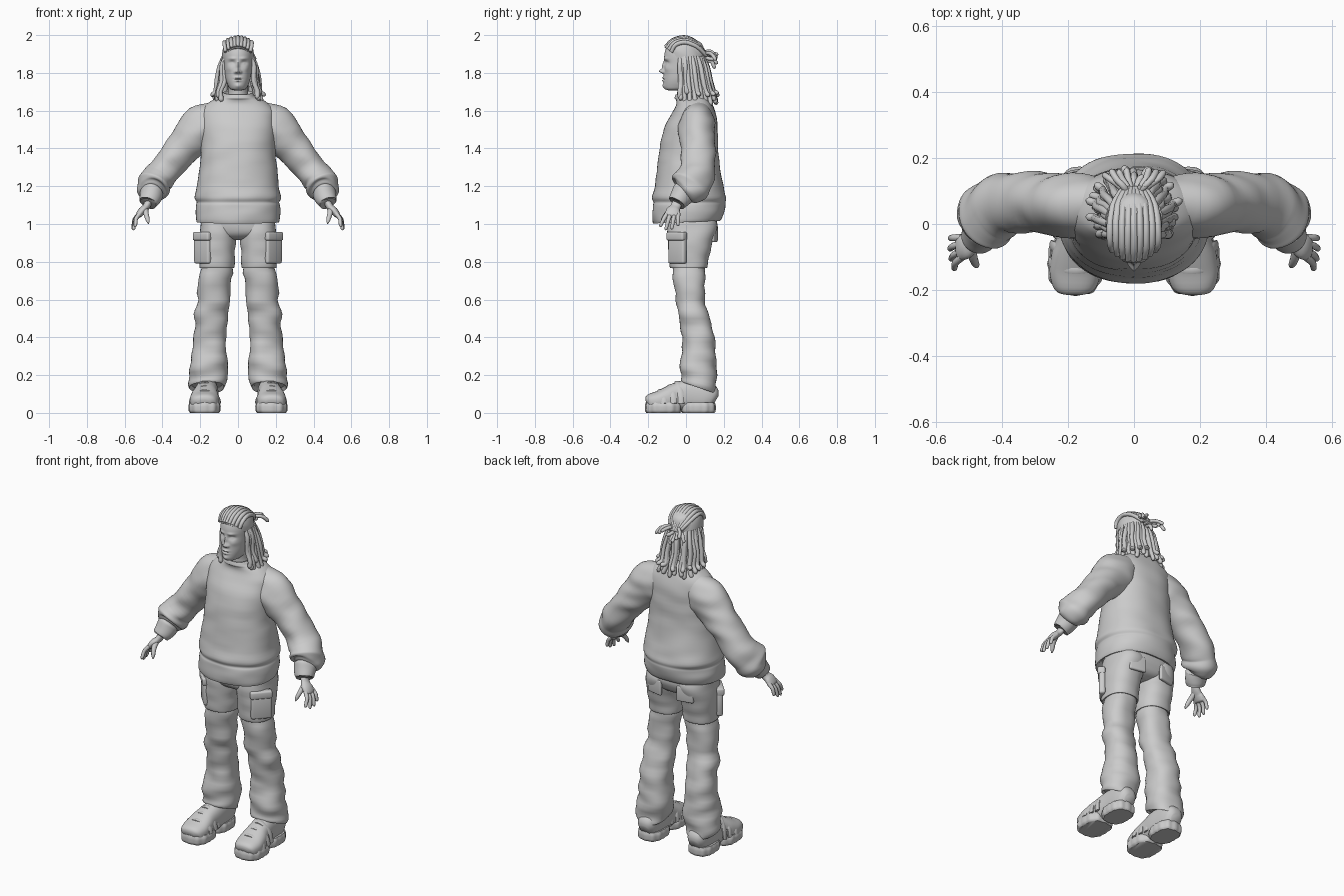
import bpy, bmesh, math, random
from mathutils import Vector, Matrix, noise

random.seed(4)


def refine(secs, k):
    """Monotone smooth interpolation between sections."""
    secs = [tuple(s) + (0,) * (6 - len(s)) for s in secs]
    last = len(secs) - 1

    def tan(i, c):
        if i == 0:
            return secs[1][c] - secs[0][c]
        if i == last:
            return secs[last][c] - secs[last - 1][c]
        d0, d1 = secs[i][c] - secs[i - 1][c], secs[i + 1][c] - secs[i][c]
        return 0 if d0 * d1 <= 0 else 2 * d0 * d1 / (d0 + d1)

    out = []
    for i in range(last):
        for j in range(k):
            t = j / k
            h = (2*t**3 - 3*t*t + 1, t**3 - 2*t*t + t, 3*t*t - 2*t**3, t**3 - t*t)
            out.append([h[0] * secs[i][c] + h[1] * tan(i, c) + h[2] * secs[i + 1][c]
                        + h[3] * tan(i + 1, c) for c in range(6)])
    return out + [list(secs[-1])]


def loft(bm, secs, n=32, k=4, flat=True, e=2.0, ref=(0, 1, 0), fold=0, warp=None):
    """Skin through sections (x, y, z, radius a, radius b, slope)."""
    secs, rings = refine(secs, k), []
    ref = Vector(ref)
    for i, (x, y, z, a, b, slope) in enumerate(secs):
        c, u, v = Vector((x, y, z)), Vector((1, 0, 0)), Vector((0, 1, slope))
        if not flat:
            t = Vector(secs[min(i + 1, len(secs) - 1)][:3]) - Vector(secs[max(i - 1, 0)][:3])
            t.normalize()
            v = (ref - t * ref.dot(t)).normalized()
            u = v.cross(t)
        ring = []
        for j in range(n):
            th = 2 * math.pi * j / n
            cs, sn = math.cos(th), math.sin(th)
            p = c + u * a * math.copysign(abs(cs) ** (2 / e), cs) \
                  + v * b * math.copysign(abs(sn) ** (2 / e), sn)
            if fold:
                q = Vector((p.x * 7, p.y * 7, p.z * 17))
                p += (p - c).normalized() * fold * noise.noise(q)
            ring.append(bm.verts.new(warp(p) if warp else p))
        rings.append(ring)
    for r0, r1 in zip(rings, rings[1:]):
        for j in range(n):
            bm.faces.new((r0[j], r0[(j + 1) % n], r1[(j + 1) % n], r1[j]))
    bm.faces.new(rings[0])
    bm.faces.new(rings[-1])


def box(bm, loc, size, rz, bevel=0.01, ry=0):
    m = Matrix.Translation(loc) @ Matrix.Rotation(rz, 4, 'Z') @ Matrix.Rotation(ry, 4, 'Y') \
        @ Matrix.Diagonal((*size, 1))
    vs = bmesh.ops.create_cube(bm, size=1, matrix=m)['verts']
    edges = list({ed for v in vs for ed in v.link_edges})
    bmesh.ops.bevel(bm, geom=edges, offset=bevel, segments=3, affect='EDGES', profile=0.5)


def finish(name, bm, mirror=False):
    bmesh.ops.recalc_face_normals(bm, faces=bm.faces)
    me = bpy.data.meshes.new(name)
    bm.to_mesh(me)
    bm.free()
    ob = bpy.data.objects.new(name, me)
    bpy.context.collection.objects.link(ob)
    bpy.ops.object.select_all(action='DESELECT')
    ob.select_set(True)
    bpy.context.view_layer.objects.active = ob
    bpy.ops.object.shade_smooth_by_angle(angle=math.radians(50))
    if mirror:
        ob.modifiers.new("Mirror", 'MIRROR').use_mirror_merge = False


def part(name, secs, mirror=False, **kw):
    bm = bmesh.new()
    loft(bm, secs, **kw)
    finish(name, bm, mirror)


# Sweater body with ribbed hem and collar
part("sweater_body", [
    (0, .01, 1.05, .19, .15), (0, .005, 1.015, .205, .165, .04), (0, .005, 1.01, .217, .178, .04),
    (0, .012, 1.06, .225, .19), (0, .015, 1.1, .222, .19), (0, .017, 1.115, .218, .188),
    (0, .017, 1.14, .228, .195), (0, .017, 1.2, .219, .183), (0, .013, 1.3, .206, .165),
    (0, .015, 1.4, .196, .155), (0, .025, 1.5, .196, .142), (0, .04, 1.58, .2, .118),
    (0, .045, 1.63, .17, .098), (0, .035, 1.665, .118, .086, .1), (0, .02, 1.68, .086, .078, .15),
    (0, .02, 1.696, .078, .072, .15), (0, .02, 1.692, .068, .062, .15),
    (0, .02, 1.66, .065, .06)], n=64, e=2.25, fold=.006)

# Sleeves
part("sleeve", [
    (.09, .06, 1.58, .08, .07), (.18, .06, 1.52, .116, .098), (.24, .063, 1.46, .103, .094),
    (.3, .065, 1.395, .092, .09), (.36, .063, 1.32, .084, .091), (.41, .052, 1.255, .084, .1),
    (.432, .038, 1.228, .08, .1), (.447, .022, 1.2, .089, .105), (.458, .004, 1.177, .076, .088),
    (.46, -.01, 1.165, .055, .065)], True, n=40, flat=False, fold=.012)
part("sleeve_cuff", [
    (.45, .0, 1.175, .05, .05), (.455, -.01, 1.165, .062, .066), (.46, -.022, 1.15, .06, .062),
    (.472, -.042, 1.12, .052, .052), (.475, -.047, 1.112, .046, .046),
    (.474, -.045, 1.116, .035, .036)], True, n=32, flat=False, fold=.006)

# Hands: palm, four fingers, thumb
bm = bmesh.new()
loft(bm, [(.465, -.035, 1.135, .02, .026), (.487, -.056, 1.09, .019, .028),
          (.508, -.068, 1.07, .02, .038), (.526, -.072, 1.045, .016, .04),
          (.53, -.073, 1.036, .006, .03)], n=20, flat=False)
for ky, tip in ((-.1, (.546, -.138, .985)), (-.082, (.556, -.108, .968)),
                (-.06, (.56, -.076, .972)), (-.041, (.558, -.043, .99))):
    a, b = Vector((.52, ky, 1.055)), Vector(tip)
    m = a.lerp(b, .5) + Vector((.008, 0, .004))
    loft(bm, [(*a, .012, .012), (*m, .0105, .0105), (*a.lerp(b, .9), .009, .009),
              (*b, .003, .003)], n=10, k=3, flat=False)
loft(bm, [(.493, -.065, 1.085, .017, .017), (.487, -.1, 1.055, .014, .014),
          (.478, -.122, 1.022, .011, .011), (.474, -.131, 1.002, .003, .003)],
     n=10, k=3, flat=False)
finish("hand", bm, True)

# Trousers: seat, thighs with a stepped seam, lower legs
part("trouser_seat", [
    (0, .03, 1.08, .185, .13), (0, .033, 1.0, .197, .133), (0, .03, .955, .19, .122),
    (0, .03, .93, .13, .1), (0, .03, .915, .04, .06)], n=48, e=2.4, fold=.004)
part("trouser_thigh", [
    (.107, .035, 1.03, .085, .12), (.107, .034, .98, .096, .131), (.109, .022, .9, .098, .12),
    (.112, .015, .82, .096, .104), (.115, .013, .772, .094, .1), (.115, .013, .766, .091, .096),
    (.115, .013, .772, .08, .085)], True, n=40, e=2.3, fold=.008)
part("trouser_lower_leg", [
    (.117, .013, .8, .08, .085), (.119, .014, .74, .085, .088), (.128, .024, .6, .088, .077),
    (.137, .047, .5, .089, .08), (.145, .064, .4, .09, .085), (.152, .067, .3, .094, .091),
    (.157, .067, .21, .098, .094, -.1), (.16, .067, .15, .092, .094, -.3),
    (.16, .067, .133, .086, .09, -.34), (.16, .065, .15, .075, .078, -.3)],
     True, n=40, e=2.3, fold=.016)

# Cargo pockets with flaps, and seat pockets
bm = bmesh.new()
box(bm, (.185, -.045, .865), (.035, .115, .15), -.75, .012)
box(bm, (.187, -.049, .935), (.042, .122, .045), -.75, .01)
box(bm, (.1, .15, .95), (.1, .02, .09), -.2, .008)
finish("trouser_pocket", bm, True)

# Shoes: upper, split sole, straps
bm = bmesh.new()
loft(bm, [(.18, -.208, .05, .035, .02), (.18, -.195, .055, .062, .042), (.178, -.14, .063, .078, .055),
          (.175, -.09, .075, .074, .066), (.17, -.04, .088, .064, .075), (.165, .03, .095, .062, .085),
          (.165, .1, .09, .06, .08), (.165, .14, .075, .05, .06), (.165, .157, .065, .03, .03)],
     n=32, flat=False, e=2.5, ref=(0, 0, 1))
finish("shoe_upper", bm, True)
bm = bmesh.new()
for cx, cy, rx, ry in ((.177, -.12, .082, .095), (.167, .065, .072, .09)):
    def lug(p, cx=cx, cy=cy):
        s = 1 + .025 * math.cos(12 * math.atan2(p.y - cy, p.x - cx))
        return Vector((cx + (p.x - cx) * s, cy + (p.y - cy) * s, p.z))
    loft(bm, [(cx, cy, .0, rx * .9, ry * .93), (cx, cy, .012, rx, ry), (cx, cy, .035, rx * 1.02, ry * 1.01),
              (cx, cy, .055, rx * .94, ry * .96)], n=72, k=3, e=2.7, warp=lug)
finish("shoe_sole", bm, True)
bm = bmesh.new()
for y, zt, w in ((-.135, .119, .079), (-.085, .143, .074), (-.045, .163, .066)):
    loft(bm, [(.175 + w * math.cos(t), y + .02 * math.cos(t) ** 2, .05 + (zt - .05) * math.sin(t),
               .007, .017) for t in [math.pi * i / 8 for i in range(9)]], n=10, k=2, flat=False)
finish("shoe_strap", bm, True)

# Head with sculpted face
FACE = [(0, 1.838, .008, .022, .012), (0, 1.809, .011, .011, .026), (.014, 1.804, .007, .007, .012),
        (.032, 1.853, .016, .010, -.013), (.032, 1.851, .010, .006, .007), (.03, 1.876, .02, .007, .006),
        (0, 1.774, .018, .005, .009), (0, 1.7665, .02, .0028, -.005), (0, 1.759, .015, .006, .009),
        (0, 1.731, .016, .012, .007), (.046, 1.822, .018, .016, .005)]


def face(p):
    if p.y < -.02:
        d = sum(a * math.exp(-((abs(p.x) - x) / sx) ** 2 - ((p.z - z) / sz) ** 2)
                for x, z, sx, sz, a in FACE)
        p.y -= d
    return p


part("head", [
    (0, -.055, 1.708, .02, .04), (0, -.045, 1.714, .04, .065), (0, -.03, 1.735, .054, .088),
    (0, -.02, 1.77, .066, .098), (0, -.014, 1.81, .072, .102), (0, -.01, 1.85, .076, .104),
    (0, -.008, 1.89, .078, .107), (0, -.006, 1.93, .073, .1), (0, 0, 1.96, .06, .078),
    (0, 0, 1.98, .03, .04)], n=112, k=9, e=2.15, warp=face)
part("neck", [(0, .018, 1.64, .062, .062), (0, .015, 1.7, .052, .058), (0, .005, 1.76, .053, .06)], n=28)
part("ear", [(.07, .005, 1.8, .01, .01), (.077, .005, 1.82, .012, .018),
             (.08, .01, 1.845, .012, .022), (.076, .01, 1.86, .006, .01)], True, n=14)

# Hair: cap, swept-back locks, hanging locks, tied tuft
part("hair_cap", [
    (0, -.003, 1.845, .081, .11, -.8), (0, 0, 1.89, .085, .105, -.5), (0, 0, 1.93, .079, .092, -.3),
    (0, -.005, 1.965, .06, .07, -.1), (0, -.01, 1.985, .033, .04), (0, -.01, 1.99, .004, .004)], n=48)


def lock(bm, pts, r):
    secs = [(*p, r * (.75 if i == 0 else random.uniform(.85, 1.15)), r) for i, p in enumerate(pts)]
    tip = Vector(pts[-1]) + (Vector(pts[-1]) - Vector(pts[-2])).normalized() * r
    loft(bm, secs + [(*tip, r * .4, r * .4)], n=9, k=3, flat=False, ref=(.35, .9, .1))


bm = bmesh.new()
for i in range(-4, 5):
    x = i * .0165
    h = 6 * x * x
    lock(bm, [(x, -.109 + 7 * x * x, 1.937 - h), (x * 1.08, -.07 + 3 * x * x, 1.973 - h),
              (x * 1.1, -.01, 1.989 - h), (x * .95, .055, 1.962 - h * .8), (x * .5, .105, 1.895)], .011)
finish("swept_locks", bm)

bm = bmesh.new()
for layer, count in ((0, 19), (1, 12)):
    for i in range(count):
        a = math.radians(-32 + 244 * (i + random.uniform(-.2, .2)) / (count - 1))
        c, s, o = math.cos(a), math.sin(a), layer * .008
        w = random.uniform(-.012, .012)
        lock(bm, [(.078 * c, .01 + .08 * s, 1.885),
                  ((.091 + o) * c, .018 + (.09 + o) * s, 1.83),
                  ((.1 + o) * c + w, .024 + (.1 + o) * s, 1.76),
                  ((.112 + o) * c, .03 + (.113 + o) * s, 1.7),
                  ((.122 + o) * c + w, .034 + (.125 + o) * s, 1.64 + layer * .03 + random.uniform(0, .03))],
             .0125)
finish("hanging_locks", bm)

bm = bmesh.new()
for i in range(9):
    x = (i - 4) * .011
    z = 1.885 + random.uniform(-.03, .03)
    lock(bm, [(x * .4, .085, 1.89), (x, .115, z + .005), (x * 1.6, .135, z),
              (x * 2, .15 + random.uniform(-.01, .012), z - random.uniform(.0, .03))], .01)
finish("tied_tuft", bm)
